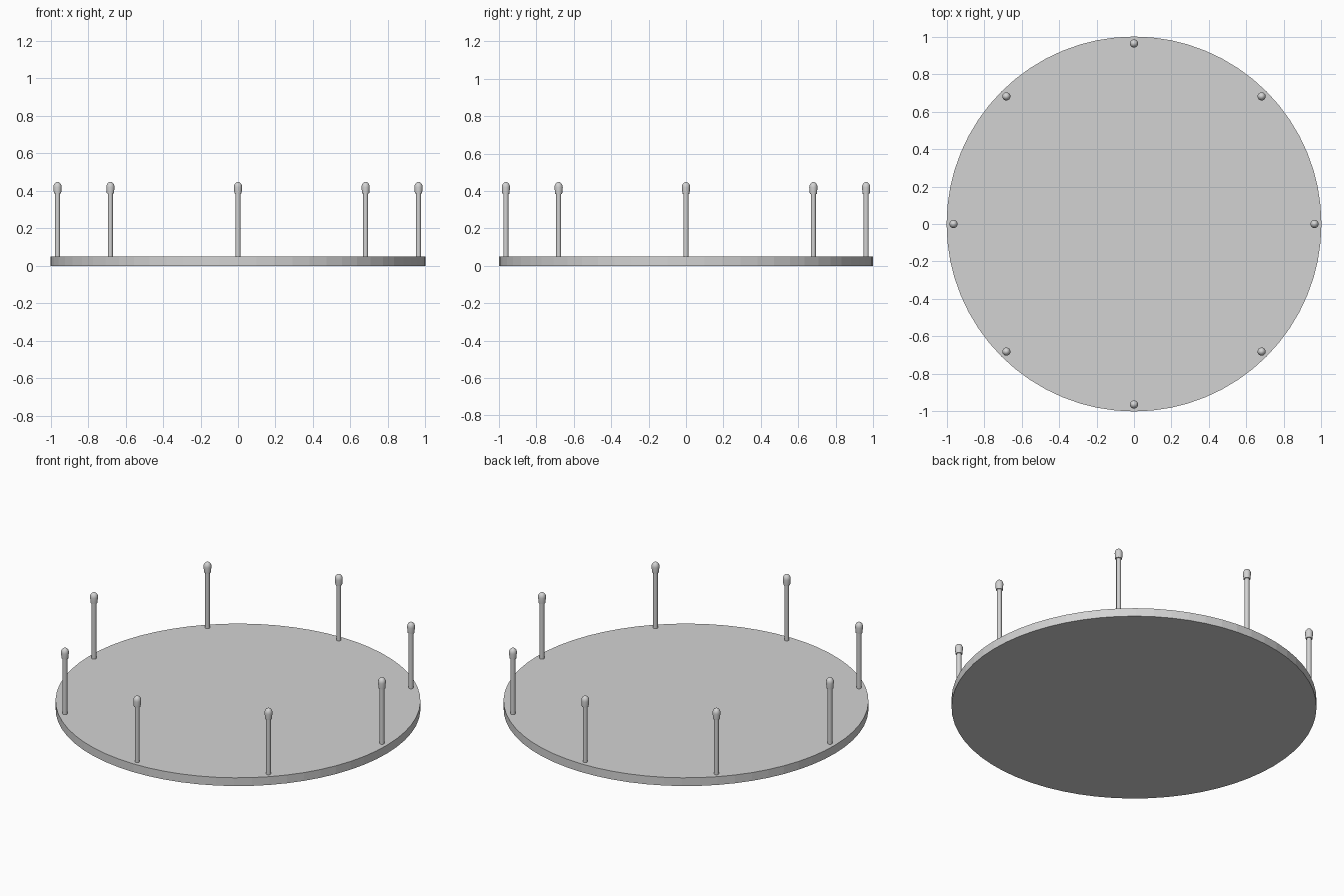
import bpy, bmesh, math

if "Cube" in bpy.data.objects:
    bpy.data.objects.remove(bpy.data.objects["Cube"])

grey = bpy.data.materials.new("plain grey")
grey.diffuse_color = (0.65, 0.65, 0.65, 1)
grey.use_nodes = True
grey.node_tree.nodes["Principled BSDF"].inputs["Base Color"].default_value = grey.diffuse_color


def lathe(name, profile, sides, loc=(0, 0, 0), smooth=True):
    """Revolve (radius, height) points round z; radius 0 closes to a point."""
    bm = bmesh.new()
    rings = []
    for r, z in profile:
        if r == 0:
            rings.append([bm.verts.new((0, 0, z))] * sides)
        else:
            rings.append([bm.verts.new((r * math.cos(math.tau * i / sides),
                                        r * math.sin(math.tau * i / sides), z))
                          for i in range(sides)])
    for a, b in zip(rings, rings[1:]):
        for i in range(sides):
            j = (i + 1) % sides
            loop = list(dict.fromkeys((a[i], a[j], b[j], b[i])))
            bm.faces.new(loop)
    # Flat caps on open ends
    if profile[0][0] > 0:
        bm.faces.new(rings[0][::-1])
    if profile[-1][0] > 0:
        bm.faces.new(rings[-1])
    bmesh.ops.recalc_face_normals(bm, faces=bm.faces)
    me = bpy.data.meshes.new(name)
    bm.to_mesh(me)
    bm.free()
    me.materials.append(grey)
    ob = bpy.data.objects.new(name, me)
    ob.location = loc
    bpy.context.collection.objects.link(ob)
    if smooth:
        bpy.ops.object.select_all(action='DESELECT')
        ob.select_set(True)
        bpy.context.view_layer.objects.active = ob
        bpy.ops.object.shade_smooth_by_angle(angle=math.radians(35))
    return ob


# Round base plate
lathe("base_disc", [(1, 0), (1, 0.05)], 64, smooth=False)

# Domed tip profile: short collar, then half an ellipse
tip = [(0.019, 0.385), (0.022, 0.42)]
for k in range(1, 6):
    a = math.pi / 2 * k / 5
    tip.append((0.022 * math.cos(a) if k < 5 else 0, 0.42 + 0.028 * math.sin(a)))

# Eight posts round the rim
for n in range(8):
    a = math.tau * n / 8
    loc = (0.963 * math.cos(a), 0.963 * math.sin(a), 0)
    lathe(f"post_{n + 1}", [(0.0135, 0.045), (0.0135, 0.39)], 16, loc)
    lathe(f"post_tip_{n + 1}", tip, 16, loc)
